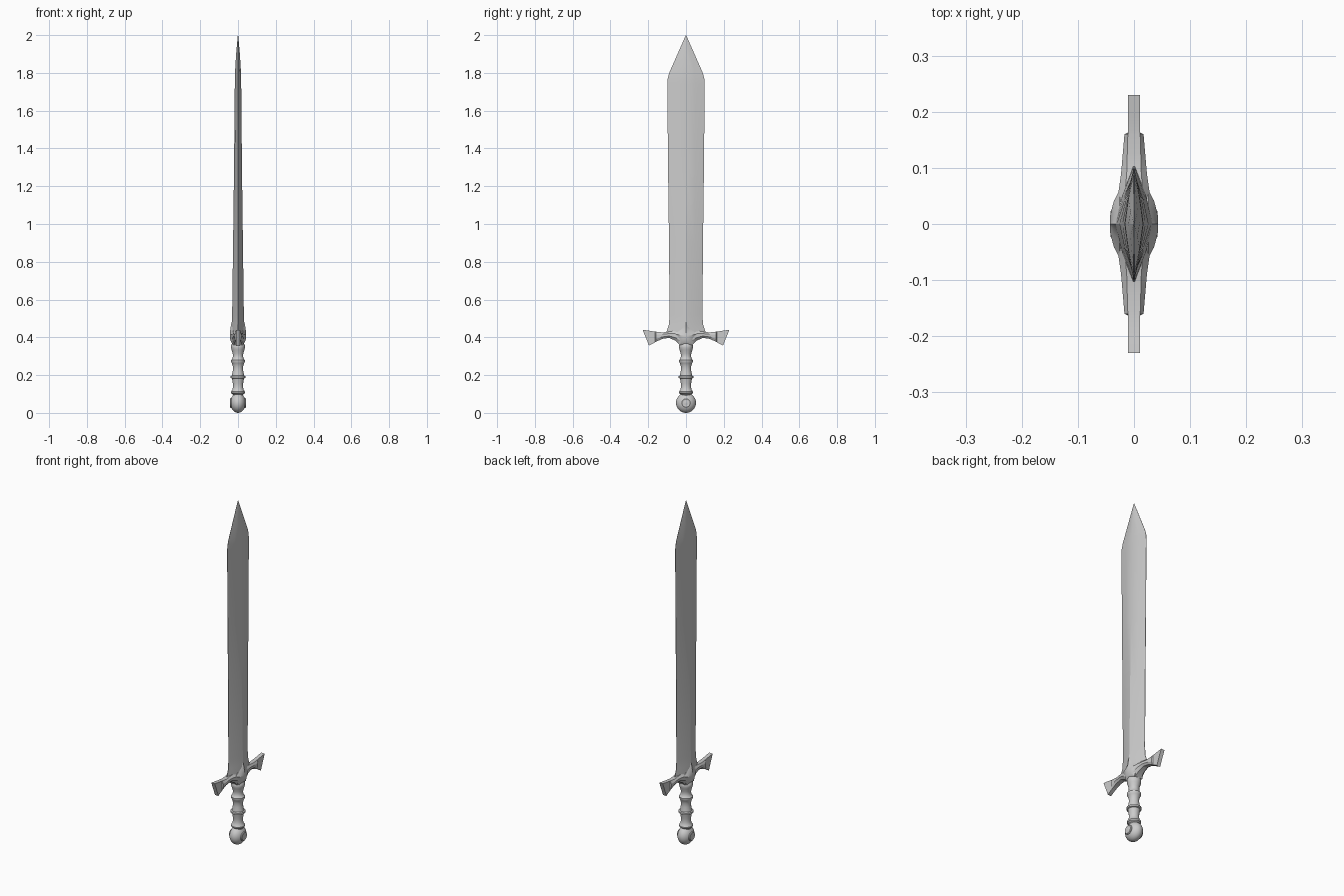
import bpy, bmesh, math

cube = bpy.data.objects.get("Cube")
if cube:
    bpy.data.objects.remove(cube, do_unlink=True)

steel = bpy.data.materials.new("light_grey_metal")
steel.use_nodes = True
GREY = (0.6, 0.6, 0.6, 1)
steel.diffuse_color = GREY
steel.node_tree.nodes["Principled BSDF"].inputs["Base Color"].default_value = GREY


def finish(name, bm, angle):
    bmesh.ops.remove_doubles(bm, verts=bm.verts, dist=0.0001)
    bmesh.ops.recalc_face_normals(bm, faces=bm.faces)
    mesh = bpy.data.meshes.new(name)
    bm.to_mesh(mesh)
    bm.free()
    mesh.materials.append(steel)
    obj = bpy.data.objects.new(name, mesh)
    bpy.context.collection.objects.link(obj)
    bpy.ops.object.select_all(action="DESELECT")
    obj.select_set(True)
    bpy.context.view_layer.objects.active = obj
    bpy.ops.object.shade_smooth_by_angle(angle=math.radians(angle))
    return obj


def loft(name, rings, angle=30):
    """Bridge closed rings of equal length and cap both ends."""
    bm = bmesh.new()
    loops = [[bm.verts.new(p) for p in ring] for ring in rings]
    n = len(loops[0])
    for a, b in zip(loops, loops[1:]):
        for i in range(n):
            j = (i + 1) % n
            bm.faces.new((a[i], a[j], b[j], b[i]))
    bm.faces.new(loops[0])
    bm.faces.new(loops[-1])
    return finish(name, bm, angle)


def lathe(name, profile, sides=24, angle=40):
    rings = [[(r * math.cos(math.tau * i / sides), r * math.sin(math.tau * i / sides), z)
              for i in range(sides)] for r, z in profile]
    return loft(name, rings, angle)


# Blade: ridged lens section, (z, half width, half thickness)
stations = [(0.40, 0.11, 0.034), (0.44, 0.10, 0.034), (0.47, 0.09, 0.033),
            (0.52, 0.087, 0.031), (0.9, 0.090, 0.026), (1.3, 0.095, 0.021),
            (1.74, 0.099, 0.017), (1.77, 0.097, 0.017), (1.80, 0.089, 0.016),
            (1.9, 0.045, 0.010), (2.0, 0.0008, 0.0008)]
section = [(1, 0.04), (0.5, 0.62), (0, 1), (-0.5, 0.62), (-1, 0.04)]
section += [(y, -x) for y, x in reversed(section)]
loft("blade", [[(x * t, y * w, z) for y, x in section] for z, w, t in stations], 20)

# Crossguard wings: (y, bottom, top, edge half thickness, middle half thickness)
wing = [(0.0, 0.36, 0.44, 0.024, 0.036), (0.035, 0.362, 0.44, 0.020, 0.032),
        (0.055, 0.382, 0.435, 0.016, 0.028), (0.09, 0.397, 0.43, 0.013, 0.023),
        (0.125, 0.392, 0.426, 0.012, 0.020), (0.16, 0.376, 0.430, 0.011, 0.017),
        (0.163, 0.374, 0.430, 0.011, 0.011), (0.195, 0.357, 0.435, 0.011, 0.011)]


def wing_ring(s, y, low, high, edge, mid):
    a, b = low + (high - low) * 0.3, low + (high - low) * 0.7
    half = [(edge, low), (mid, a), (mid, b), (edge, high)]
    return [(x, s * y, z) for x, z in half] + [(-x, s * y, z) for x, z in reversed(half)]


for side, s in (("left", -1), ("right", 1)):
    rings = [wing_ring(s, *w) for w in wing]
    # slanted outer end
    end = wing_ring(s, 0.23, 0.355, 0.44, 0.011, 0.011)
    rings.append([(x, s * (0.195 + 0.035 * (z - 0.355) / 0.085), z) for x, y, z in end])
    loft(side + "_guard_wing", rings, 25)

# Pointed boss with concave flanks on both faces of the guard
half_outline = [(0, 0.505), (0.012, 0.465), (0.028, 0.44), (0.06, 0.418),
                (0.045, 0.395), (0.035, 0.36)]
outline = half_outline + [(-y, z) for y, z in reversed(half_outline[1:])]
for side, s in (("front", -1), ("back", 1)):
    layers = [(0, 1.0), (0.026, 1.0), (0.036, 0.68), (0.043, 0.22)]
    loft(side + "_guard_boss",
         [[(s * x, y * k, 0.405 + (z - 0.405) * k) for y, z in outline]
          for x, k in layers], 25)

# Turned grip with raised rings
lathe("grip", [(0.026, 0.08), (0.027, 0.098), (0.036, 0.104), (0.037, 0.112),
               (0.031, 0.120), (0.027, 0.135), (0.027, 0.155), (0.031, 0.176),
               (0.032, 0.182), (0.039, 0.185), (0.039, 0.195), (0.032, 0.198),
               (0.031, 0.205), (0.027, 0.225), (0.027, 0.245), (0.032, 0.263),
               (0.037, 0.270), (0.037, 0.279), (0.031, 0.285), (0.027, 0.300),
               (0.028, 0.315), (0.034, 0.334), (0.037, 0.345), (0.037, 0.358),
               (0.032, 0.365), (0.030, 0.39)])

# Flattened round pommel
bm = bmesh.new()
bmesh.ops.create_uvsphere(bm, u_segments=28, v_segments=18, radius=0.053)
for v in bm.verts:
    v.co.x *= 0.76
    v.co.z += 0.053
finish("pommel", bm, 40)

# Round medallions on the pommel faces: raised rim around a shallow dish
for side, s in (("left", 1), ("right", -1)):
    prof = [(0.026, 0.030), (0.026, 0.039), (0.022, 0.042), (0.018, 0.040),
            (0.012, 0.0405), (0.004, 0.042)]
    loft(side + "_pommel_medallion",
         [[(s * x, r * math.cos(math.tau * i / 20), 0.053 + r * math.sin(math.tau * i / 20))
           for i in range(20)] for r, x in prof], 35)
